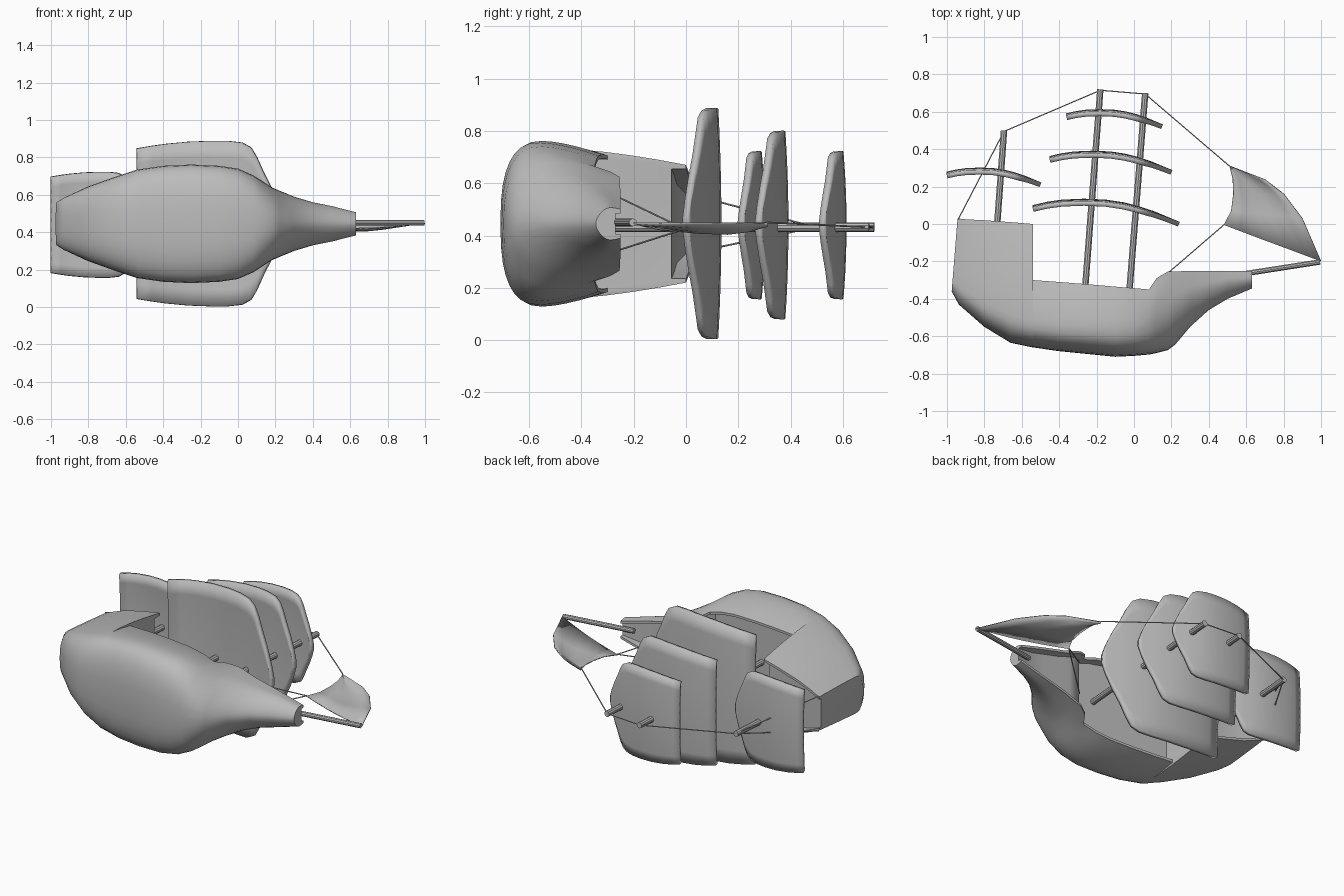
import bpy, bmesh, math
from mathutils import Vector

if "Cube" in bpy.data.objects:
    bpy.data.objects.remove(bpy.data.objects["Cube"])

CZ = 0.445      # height of the ship's centre plane (ship lies on its side, masts along +y)
MZ = 0.432      # height of the mast axis

grey = bpy.data.materials.new("plain_grey")
grey.diffuse_color = (0.5, 0.5, 0.5, 1)
grey.use_nodes = True
grey.node_tree.nodes["Principled BSDF"].inputs["Base Color"].default_value = grey.diffuse_color


def make(name, bm, smooth=35):
    bmesh.ops.recalc_face_normals(bm, faces=bm.faces)
    me = bpy.data.meshes.new(name)
    bm.to_mesh(me)
    bm.free()
    ob = bpy.data.objects.new(name, me)
    bpy.context.collection.objects.link(ob)
    me.materials.append(grey)
    bpy.ops.object.select_all(action='DESELECT')
    ob.select_set(True)
    bpy.context.view_layer.objects.active = ob
    bpy.ops.object.shade_smooth_by_angle(angle=math.radians(smooth))
    return ob


def rod(name, a, b, r, sides=10):
    a, b = Vector(a), Vector(b)
    bm = bmesh.new()
    bmesh.ops.create_cone(bm, cap_ends=True, segments=sides, radius1=r, radius2=r,
                          depth=(b - a).length)
    rot = (b - a).to_track_quat('Z', 'Y')
    for v in bm.verts:
        v.co = rot @ v.co + (a + b) / 2
    return make(name, bm)


# Hull stations: x, keel y, widest y, rail y, half width, rail half width
STATIONS = [
    (-0.97, -0.36, -0.30, 0.03, 0.115, 0.105),
    (-0.93, -0.43, -0.34, 0.025, 0.14, 0.125),
    (-0.80, -0.55, -0.42, 0.02, 0.20, 0.165),
    (-0.66, -0.635, -0.48, 0.01, 0.25, 0.20),
    (-0.541, -0.66, -0.52, 0.0, 0.29, 0.225),
    (-0.539, -0.66, -0.52, -0.30, 0.29, 0.26),
    (-0.40, -0.68, -0.54, -0.31, 0.31, 0.265),
    (-0.25, -0.695, -0.55, -0.322, 0.317, 0.265),
    (-0.10, -0.71, -0.56, -0.335, 0.31, 0.26),
    (0.0, -0.705, -0.55, -0.343, 0.295, 0.245),
    (0.08, -0.698, -0.53, -0.35, 0.26, 0.22),
    (0.12, -0.69, -0.50, -0.29, 0.235, 0.20),
    (0.18, -0.675, -0.46, -0.255, 0.195, 0.18),
    (0.22, -0.645, -0.40, -0.253, 0.178, 0.168),
    (0.30, -0.55, -0.35, -0.252, 0.145, 0.14),
    (0.40, -0.46, -0.32, -0.25, 0.115, 0.115),
    (0.50, -0.40, -0.30, -0.25, 0.095, 0.09),
    (0.63, -0.345, -0.29, -0.25, 0.062, 0.055),
]


def section(x, yb, ym, yt, hw, ht):
    """Closed cross-section: rounded bilge, tumblehome sides, rail and sunken deck."""
    n = 2.6 if x < 0.1 else max(1.7, 2.6 - (x - 0.1) * 5)
    half = []
    for i in range(9):
        a = i / 8 * math.pi / 2
        half.append((hw * math.sin(a) ** (2 / n), ym - (ym - yb) * max(0, math.cos(a)) ** (2 / n)))
    for i in range(1, 6):
        v = i / 5
        half.append((hw - (hw - ht) * v ** 1.6, ym + (yt - ym) * v))
    depth = 0.02 if x < -0.9 or x > 0.55 else 0.055
    half += [(ht - 0.015, yt), (ht - 0.015, yt - depth)]
    ring = half + [(-w, y) for w, y in reversed(half[1:])]
    lean = 0.08 if x < -0.9 else 0
    return [(x + lean * (y - ym), y, CZ + w) for w, y in ring]


bm = bmesh.new()
rings = [[bm.verts.new(p) for p in section(*s)] for s in STATIONS]
for r0, r1 in zip(rings, rings[1:]):
    for i in range(len(r0)):
        j = (i + 1) % len(r0)
        bm.faces.new((r0[i], r0[j], r1[j], r1[i]))
bm.faces.new(rings[0])
bm.faces.new(rings[-1])
make("hull", bm, 40)

# Masts and bowsprit
rod("main_mast", (-0.264, -0.38, MZ), (-0.18, 0.72, MZ), 0.018)
rod("fore_mast", (-0.028, -0.40, MZ), (0.06, 0.70, MZ), 0.018)
rod("mizzen_mast", (-0.735, -0.05, MZ), (-0.695, 0.50, MZ), 0.018)
rod("bowsprit", (0.55, -0.272, 0.45), (0.995, -0.203, 0.45), 0.015)

# Square sails: fraction along the chord, relative half width, relative camber height
SAIL = [(0, .91, -.03), (.1, .94, .25), (.2, .965, .42), (.35, .99, .5), (.5, 1, .42), (.62, 1, .2),
        (.72, .98, -.1), (.78, .92, -.35), (.82, .80, -.5), (.87, .60, -.75), (.92, .43, -1),
        (.97, .22, -1.25), (1, .05, -1.4)]


def sail(name, x0, x1, y, z0, z1):
    bm = bmesh.new()
    zc, hz, n = (z0 + z1) / 2, (z1 - z0) / 2, 10
    rows = []
    for t, w, h in SAIL:
        yy = y + h * 0.065 * (x1 - x0) / 0.78
        rows.append([bm.verts.new((x0 + t * (x1 - x0), yy - 0.012 * (w * s / n * 2 - w) ** 2,
                                   zc + hz * w * (2 * s / n - 1))) for s in range(n + 1)])
    for a, b in zip(rows, rows[1:]):
        for i in range(n):
            bm.faces.new((a[i], a[i + 1], b[i + 1], b[i]))
    ob = make(name, bm, 40)
    m = ob.modifiers.new("thickness", 'SOLIDIFY')
    m.thickness, m.offset = 0.026, 0


sail("main_sail_lower", -0.54, 0.24, 0.09, 0.004, 0.888)
sail("main_sail_middle", -0.45, 0.20, 0.352, 0.08, 0.80)
sail("main_sail_top", -0.36, 0.15, 0.58, 0.157, 0.722)
sail("mizzen_sail", -1.0, -0.50, 0.268, 0.157, 0.722)

# Triangular head sail: blend between its inner and outer edges
INNER = [(0.51, 0.31), (0.53, 0.24), (0.532, 0.16), (0.52, 0.07), (0.48, -0.005)]
OUTER = [(0.51, 0.31), (0.70, 0.235), (0.80, 0.16), (0.90, 0.03), (1.0, -0.2)]
bm = bmesh.new()
cols = []
for k, (a, b) in enumerate(zip(INNER, OUTER)):
    col = []
    for i in range(7):
        s = i / 6
        z = 0.45 - 0.035 * math.sin(math.pi * s) * math.sin(math.pi * (0.1 + 0.2 * k)) - 0.025 * (1 - s) * k / 4
        col.append(bm.verts.new((a[0] + (b[0] - a[0]) * s, a[1] + (b[1] - a[1]) * s, z)))
    cols.append(col)
for a, b in zip(cols, cols[1:]):
    for i in range(6):
        bm.faces.new((a[i], a[i + 1], b[i + 1], b[i]))
bmesh.ops.remove_doubles(bm, verts=bm.verts, dist=0.0005)
ob = make("head_sail", bm, 60)
ob.modifiers.new("thickness", 'SOLIDIFY').thickness = 0.006

# Rigging lines
ROPES = [
    ((-0.18, 0.715, MZ), (0.06, 0.695, MZ)),
    ((-0.695, 0.495, MZ), (-0.18, 0.715, MZ)),
    ((0.06, 0.695, MZ), (0.51, 0.31, 0.45)),
]
for side in (-1, 1):
    ROPES.append(((-0.695, 0.495, MZ), (-0.94, 0.025, CZ + side * 0.11)))
    ROPES.append(((0.48, -0.005, 0.425), (0.19, -0.255, CZ + side * 0.10)))
for a, b in ROPES:
    rod("rope", a, b, 0.0035, 6)
